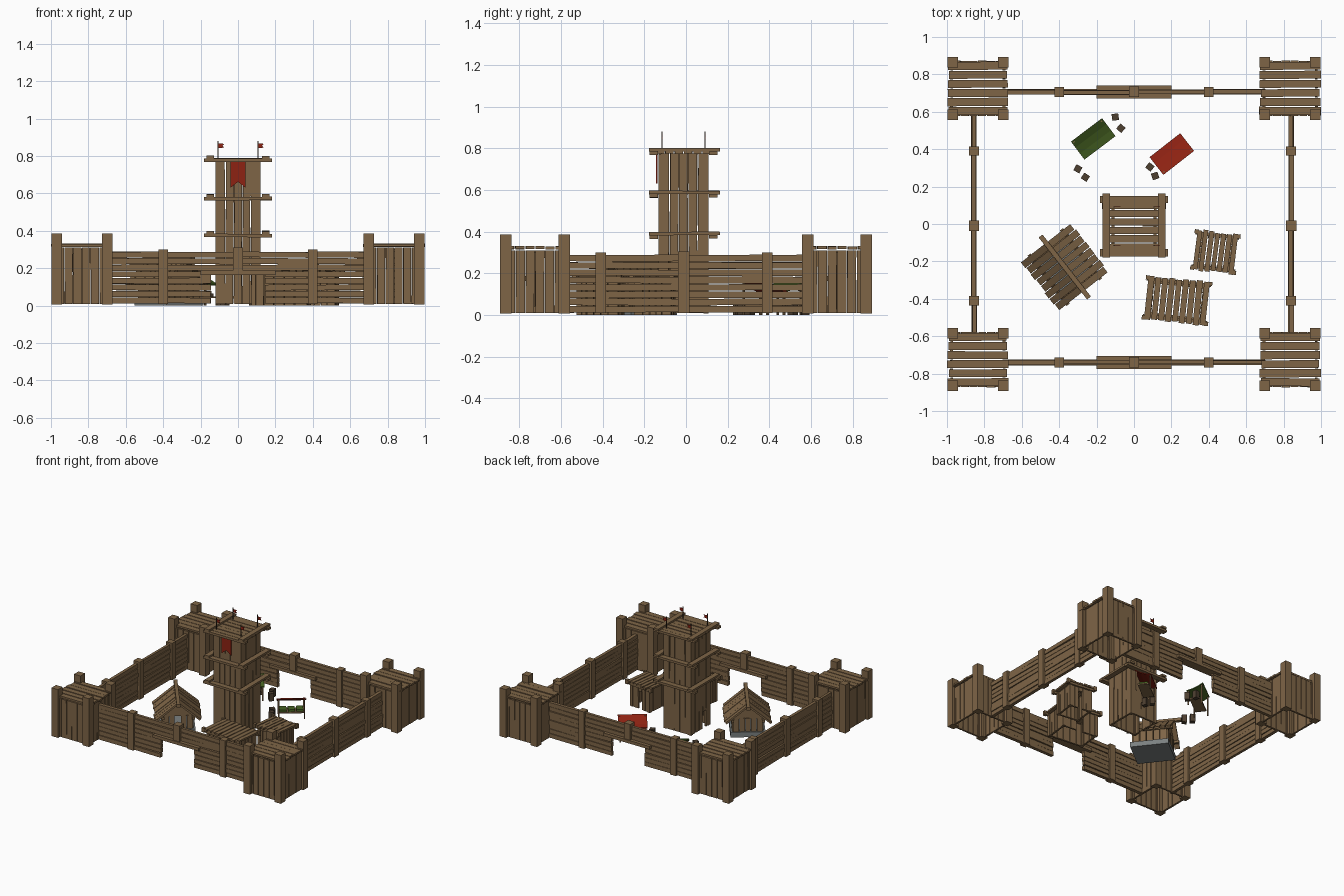
import bpy, bmesh, math, random
from mathutils import Matrix, Vector

random.seed(4)
if "Cube" in bpy.data.objects:
    bpy.data.objects.remove(bpy.data.objects["Cube"])


def material(name, color):
    m = bpy.data.materials.new(name)
    m.diffuse_color = (*color, 1)
    m.use_nodes = True
    m.node_tree.nodes["Principled BSDF"].inputs["Base Color"].default_value = (*color, 1)
    return m


WOOD = material("brown wood", (0.21, 0.13, 0.062))
DARK = material("dark wood", (0.075, 0.05, 0.03))
RED = material("red cloth", (0.27, 0.016, 0.006))
GREEN = material("green cloth", (0.06, 0.12, 0.016))
STONE = material("grey stone", (0.2, 0.22, 0.22))


def jit(a):
    return random.uniform(-a, a)


class Part:
    """Collects boards and sheets into one named object."""

    def __init__(self, name, mat, place=Matrix()):
        self.name, self.mat, self.place = name, mat, place
        self.bm = bmesh.new()

    def box(self, x, y, z, sx, sy, sz, rot=Matrix()):
        m = self.place @ Matrix.Translation((x, y, z)) @ rot @ Matrix.Diagonal((sx, sy, sz, 1))
        bmesh.ops.create_cube(self.bm, size=1, matrix=m)

    def prism(self, points, depth):
        verts = [self.bm.verts.new(self.place @ Vector(p)) for p in points]
        face = self.bm.faces.new(verts)
        new = bmesh.ops.extrude_face_region(self.bm, geom=[face])["geom"]
        shift = self.place.to_3x3() @ Vector(depth)
        bmesh.ops.translate(self.bm, vec=shift, verts=[g for g in new if isinstance(g, bmesh.types.BMVert)])

    def done(self):
        bmesh.ops.recalc_face_normals(self.bm, faces=self.bm.faces)
        mesh = bpy.data.meshes.new(self.name)
        self.bm.to_mesh(mesh)
        self.bm.free()
        mesh.materials.append(self.mat)
        ob = bpy.data.objects.new(self.name, mesh)
        bpy.context.collection.objects.link(ob)


def spot(x, y, degrees=0):
    return Matrix.Translation((x, y, 0)) @ Matrix.Rotation(math.radians(degrees), 4, "Z")


def upright_boards(part, p, q, z0, z1, n, door=(), door_top=0.14):
    """Row of upright boards from p to q; boards listed in door start higher."""
    p, q = Vector(p), Vector(q)
    step = (q - p) / n
    turn = Matrix.Rotation(math.atan2(step.y, step.x), 4, "Z")
    for i in range(n):
        c = p + step * (i + 0.5)
        low = door_top if i in door else z0
        tilt = turn @ Matrix.Rotation(jit(0.008), 4, "Y")
        part.box(c.x, c.y, (low + z1) / 2, step.length - 0.004 + jit(0.002), 0.015 + jit(0.002), z1 - low, tilt)


def board_box(part, w, d, z0, z1, n, door=(), door_side=0):
    """Four board walls around the local origin."""
    c = [(-w / 2, -d / 2), (w / 2, -d / 2), (w / 2, d / 2), (-w / 2, d / 2)]
    for i in range(4):
        upright_boards(part, c[i], c[(i + 1) % 4], z0, z1, n, door if i == door_side else ())


def deck(part, length, width, z, n, along_x=True, thick=0.014):
    """Flat planking with narrow gaps."""
    step = width / n
    for i in range(n):
        c = -width / 2 + step * (i + 0.5)
        run, w = length + jit(0.012), step - 0.006 + jit(0.002)
        rot = Matrix.Rotation(jit(0.01), 4, "Z")
        if along_x:
            part.box(0, c, z + jit(0.002), run, w, thick, rot)
        else:
            part.box(c, 0, z + jit(0.002), w, run, thick, rot)


# Corner towers
for side, sx in (("left", 1), ("right", -1)):
    for end, sy in (("front", -1), ("back", 1)):
        at = spot(sx * 0.835, sy * 0.725)
        walls = Part(f"corner_tower_{end}_{side}", WOOD, at)
        board_box(walls, 0.28, 0.28, 0.01, 0.31, 6)
        deck(walls, 0.32, 0.29, 0.323, 6)
        for px in (-0.135, 0.135):
            for py in (-0.14, 0.14):
                walls.box(px, py, 0.197, 0.056, 0.056, 0.38)
        walls.done()


# Palisade walls: eight rows of boards between posts, optionally with a gate
def palisade(name, place, half, gate):
    part = Part(name, WOOD, place)
    rows, pitch = 8, 0.035
    for r in range(rows):
        z = 0.01 + pitch * (r + 0.5)
        spans = [(-half, -0.4), (-0.4, 0), (0, 0.4), (0.4, half)]
        if gate and z < 0.17:
            spans[1:3] = [(-0.4, -0.145), (0.145, 0.4)]
        for a, b in spans:
            rot = Matrix.Rotation(jit(0.012), 4, "Y")
            part.box((a + b) / 2, jit(0.003), z, b - a + jit(0.006), 0.024 + jit(0.004), pitch - 0.002 - random.random() * 0.004, rot)
    for x in (-0.4, 0.4):
        part.box(x, 0, 0.155, 0.05, 0.052, 0.29)
    if gate:
        part.box(0, 0, 0.175, 0.4, 0.07, 0.024)
        part.box(0, 0, 0.248, 0.056, 0.056, 0.125)
    else:
        part.box(0, 0, 0.158, 0.055, 0.055, 0.295)
    part.done()


palisade("front_wall", spot(0, -0.74), 0.7, True)
palisade("back_wall", spot(0, 0.706), 0.7, True)
palisade("left_wall", spot(0.84, -0.01, 90), 0.59, False)
palisade("right_wall", spot(-0.856, -0.01, 90), 0.59, False)

# Central keep with ledges of crossed beams
KEEP = spot(0, -0.012)
keep = Part("keep_walls", WOOD, KEEP)
board_box(keep, 0.225, 0.225, 0.01, 0.775, 5, (3,), 3)
for sx in (-1, 1):
    for sy in (-1, 1):
        keep.box(sx * 0.108, sy * 0.108, 0.39, 0.026, 0.026, 0.765)
keep.done()
ledges = Part("keep_ledges", WOOD, KEEP)
for z in (0.375, 0.572, 0.777):
    for s in (-1, 1):
        ledges.box(0, s * 0.143, z, 0.365, 0.04, 0.018, Matrix.Rotation(jit(0.012), 4, "Y"))
        ledges.box(s * 0.148, 0.004, z + 0.016, 0.04, 0.34, 0.016, Matrix.Rotation(jit(0.012), 4, "X"))
deck(ledges, 0.33, 0.27, 0.78, 6)
ledges.done()

# Banner with a swallow tail
banner = Part("banner", RED, KEEP)
y = -0.125
banner.prism([(-0.04, y, 0.768), (0.04, y, 0.768), (0.04, y, 0.63), (0, y, 0.662), (-0.04, y, 0.63)], (0, -0.008, 0))
banner.done()

# Flagpoles and pennants
poles = Part("flagpoles", DARK, KEEP)
flags = Part("pennants", RED, KEEP)
for x in (-0.106, 0.106):
    for y in (-0.103, 0.103):
        poles.box(x, y, 0.83, 0.005, 0.005, 0.1)
        flags.prism([(x, y, 0.868), (x + 0.033, y, 0.865), (x + 0.022, y, 0.855), (x + 0.033, y, 0.845), (x, y, 0.842)], (0, 0.003, 0))
poles.done()
flags.done()

# Gabled hut on a stone footing, ridge along local x
HUT = spot(-0.37, -0.23, -52)
base = Part("gabled_hut_footing", STONE, HUT)
base.box(0, 0, 0.02, 0.28, 0.25, 0.04)
base.done()
hut = Part("gabled_hut_walls", WOOD, HUT)
board_box(hut, 0.25, 0.21, 0.04, 0.145, 5, (2,), 1)
for x in (-0.13, 0.122):
    hut.prism([(x, -0.11, 0.14), (x, 0.11, 0.14), (x, 0, 0.235)], (0.01, 0, 0))
hut.done()
roof = Part("gabled_hut_roof", WOOD, HUT)
pitch = math.radians(40)
for s in (-1, 1):
    for i in range(8):
        x = -0.165 + 0.33 * (i + 0.5) / 8
        roof.box(x, s * 0.08, 0.185 + jit(0.002), 0.037 + jit(0.002), 0.215 + jit(0.012), 0.013, Matrix.Rotation(-s * pitch, 4, "X"))
roof.box(0, 0, 0.255, 0.42, 0.026, 0.024)
for s in (-1, 1):
    roof.box(0, s * 0.11, 0.138, 0.34, 0.02, 0.02)
roof.done()


# Flat roofed sheds
def shed(name, place, w, d, n, door_side):
    part = Part(name, WOOD, place)
    board_box(part, w - 0.06, d - 0.06, 0.0, 0.175, 5, (2,), door_side)
    for s in (-1, 1):
        part.box(0, s * (d / 2 - 0.018), 0.177, w + 0.01, 0.018, 0.016)
        for t in (-1, 1):
            part.box(s * (w / 2 - 0.03), t * (d / 2 - 0.03), 0.09, 0.024, 0.024, 0.18)
            part.box(s * w / 2, t * (d / 2 - 0.01), 0.188, 0.022, 0.022, 0.034)
    deck(part, d, w, 0.192, n, False)
    part.done()


shed("large_shed", spot(0.23, -0.41, -6), 0.335, 0.235, 9, 2)
shed("small_shed", spot(0.435, -0.15, -7), 0.225, 0.215, 7, 2)


# Market stalls with sagging awnings, high edge at local -y
def stall(name, place, cloth, goods):
    frame = Part(name + "_frame", WOOD, place)
    for x in (-0.092, 0.092):
        frame.box(x, -0.05, 0.08, 0.009, 0.009, 0.16)
        frame.box(x, 0.05, 0.055, 0.009, 0.009, 0.11)
    frame.box(0, 0, 0.045, 0.19, 0.08, 0.01)
    frame.done()
    awning = Part(name + "_awning", cloth, place)
    line = [(-0.06, 0.165), (-0.02, 0.14), (0.02, 0.124), (0.06, 0.115)]
    outline = line + [(y, z - 0.007) for y, z in reversed(line)]
    awning.prism([(-0.104, y, z) for y, z in outline], (0.208, 0, 0))
    awning.done()
    wares = Part(name + "_wares", goods, place)
    for x in (-0.06, 0, 0.06):
        wares.box(x, 0, 0.058, 0.05, 0.065, 0.016)
    wares.done()


stall("red_stall", spot(0.202, 0.374, 38), RED, GREEN)
stall("green_stall", spot(-0.218, 0.455, 217), GREEN, DARK)

# Crates beside the stalls
crates = Part("crates", DARK)
for x, y in ((-0.1, 0.572), (-0.07, 0.512), (-0.3, 0.295), (-0.26, 0.25), (0.085, 0.305), (0.113, 0.257)):
    crates.box(x, y, 0.03, 0.036, 0.036, 0.06, Matrix.Rotation(jit(0.9), 4, "Z"))
crates.done()
